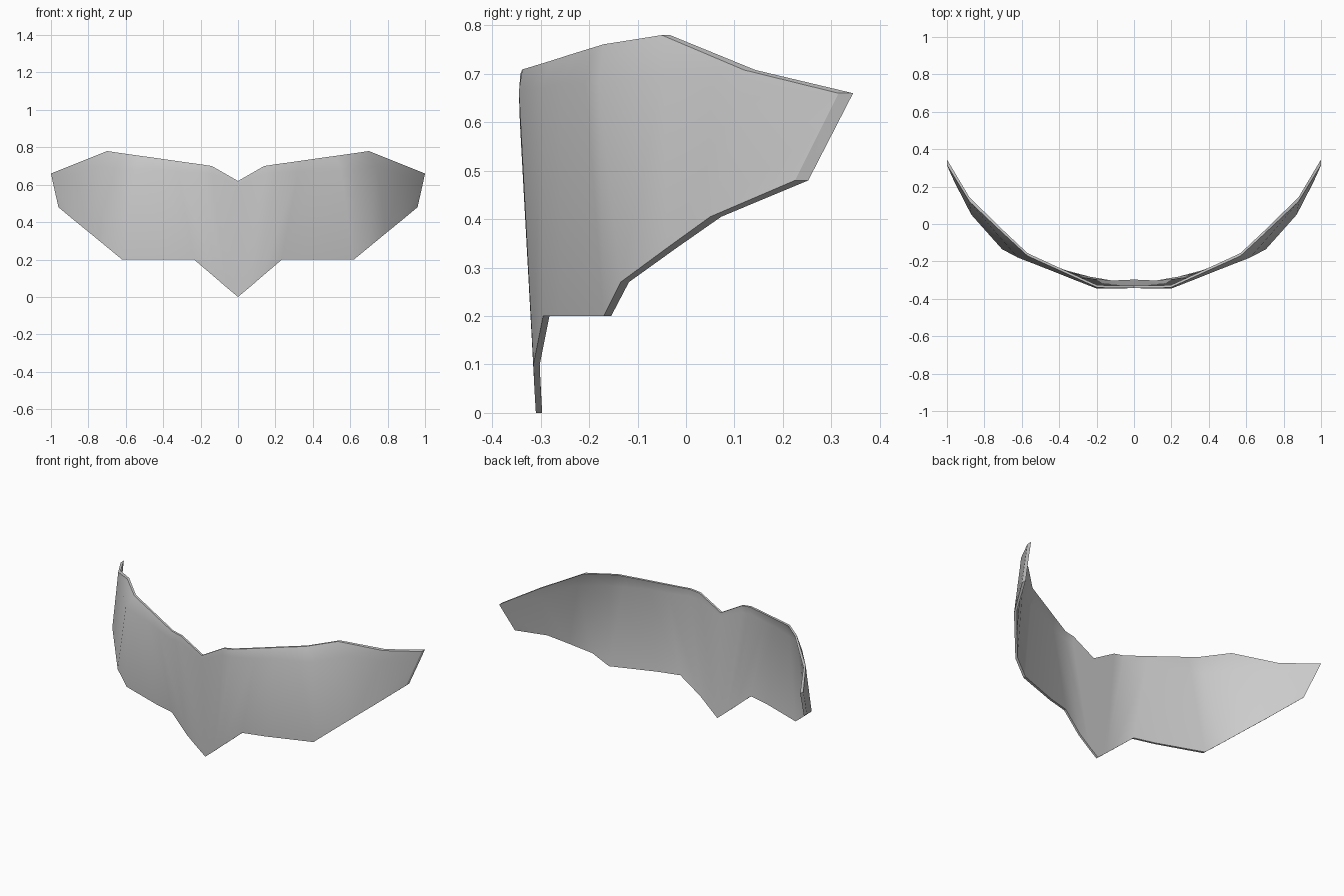
import bpy
import bmesh
import math

# Remove the default object only
default_cube = bpy.data.objects.get("Cube")
if default_cube:
    bpy.data.objects.remove(default_cube, do_unlink=True)


def make_material(name, value):
    """Create one flat grey material."""
    material = bpy.data.materials.new(name)
    material.use_nodes = True
    colour = (value, value, value, 1)
    material.diffuse_color = colour
    material.node_tree.nodes["Principled BSDF"].inputs["Base Color"].default_value = colour
    return material


# Outer skin of one half, from the centre line out to the side tip
lower_edge = [
    (0, -.31, 0), (.06, -.313, .05), (.118, -.315, .1), (.235, -.295, .2),
    (.36, -.262, .2), (.62, -.17, .2), (.705, -.135, .27), (.79, -.04, .34),
    (.87, .05, .405), (.96, .225, .48),
]
shoulder_line = [
    (0, -.343, .6), (.14, -.345, .66), (.2, -.345, .665), (.32, -.298, .67),
    (.42, -.258, .68), (.55, -.207, .68), (.62, -.18, .68), (.74, -.046, .7),
    (.88, .11, .65), (.985, .28, .59),
]
upper_edge = [
    (0, -.343, .62), (.14, -.342, .7), (.2, -.338, .709), (.33, -.279, .727),
    (.44, -.229, .743), (.52, -.193, .754), (.57, -.17, .761), (.7, -.05, .78),
    (.88, .12, .708), (1, .315, .66),
]


def inner_point(point):
    """Step back through the plate, which is thicker toward the tips."""
    x, y, z = point
    return (x, y + .013 + .017 * x ** 4, z)


def build_half_plate(name, rows):
    """Loft the outer and inner skins and close the rim except at the centre."""
    bm = bmesh.new()
    outer = [[bm.verts.new(point) for point in row] for row in rows]
    inner = [[bm.verts.new(inner_point(point)) for point in row] for row in rows]
    last_row = len(rows) - 1
    last_column = len(rows[0]) - 1

    # Front and back skins
    for r in range(last_row):
        for c in range(last_column):
            for skin in (outer, inner):
                bm.faces.new((skin[r][c], skin[r][c + 1],
                              skin[r + 1][c + 1], skin[r + 1][c]))

    # Lower and upper rims
    for r in (0, last_row):
        for c in range(last_column):
            bm.faces.new((outer[r][c], outer[r][c + 1],
                          inner[r][c + 1], inner[r][c]))

    # Side tip
    for r in range(last_row):
        bm.faces.new((outer[r][last_column], outer[r + 1][last_column],
                      inner[r + 1][last_column], inner[r][last_column]))

    bmesh.ops.recalc_face_normals(bm, faces=bm.faces)
    # Make sure the front skin looks forward
    bm.faces.ensure_lookup_table()
    if bm.faces[0].normal.y > 0:
        bmesh.ops.reverse_faces(bm, faces=bm.faces)
    mesh = bpy.data.meshes.new(name)
    bm.to_mesh(mesh)
    bm.free()
    plate = bpy.data.objects.new(name, mesh)
    bpy.context.collection.objects.link(plate)
    return plate


# Curved plate, mirrored across the centre
curved_plate = build_half_plate("curved_plate", [lower_edge, shoulder_line, upper_edge])
curved_plate.data.materials.append(make_material("plain grey", .6))

bpy.ops.object.select_all(action="DESELECT")
curved_plate.select_set(True)
bpy.context.view_layer.objects.active = curved_plate
mirror = curved_plate.modifiers.new("Mirror", "MIRROR")
mirror.use_clip = True
bpy.ops.object.modifier_apply(modifier=mirror.name)
bpy.ops.object.shade_smooth_by_angle(angle=math.radians(30))
